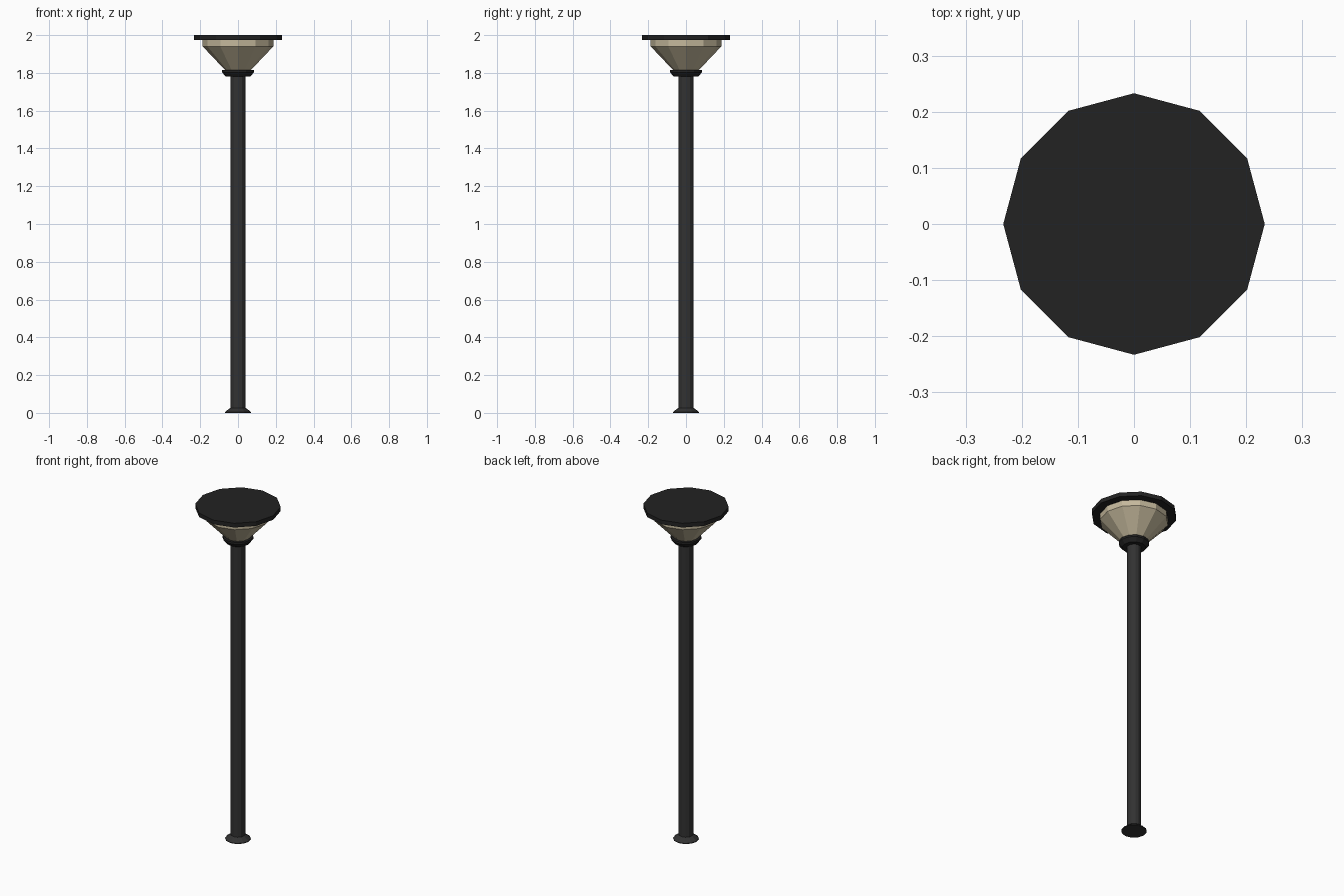
import bpy, bmesh
from math import cos, sin, tau

if "Cube" in bpy.data.objects:
    bpy.data.objects.remove(bpy.data.objects["Cube"])

SIDES = 12


def material(name, rgb):
    m = bpy.data.materials.new(name)
    m.diffuse_color = (*rgb, 1)
    m.use_nodes = True
    m.node_tree.nodes["Principled BSDF"].inputs["Base Color"].default_value = m.diffuse_color
    return m


def lathe(name, profile, mat):
    """Closed 12-sided solid from (radius, z) pairs, bottom to top."""
    bm = bmesh.new()
    rings = [[bm.verts.new((r * cos(tau * i / SIDES), r * sin(tau * i / SIDES), z))
              for i in range(SIDES)] for r, z in profile]
    for low, high in zip(rings, rings[1:]):
        for i in range(SIDES):
            j = (i + 1) % SIDES
            bm.faces.new((low[i], low[j], high[j], high[i]))
    bm.faces.new(rings[0][::-1])
    bm.faces.new(rings[-1])
    mesh = bpy.data.meshes.new(name)
    bm.to_mesh(mesh)
    bm.free()
    mesh.materials.append(mat)
    obj = bpy.data.objects.new(name, mesh)
    bpy.context.collection.objects.link(obj)
    return obj


metal = material("dark_metal", (0.032, 0.032, 0.032))
black = material("black_metal", (0.016, 0.016, 0.016))
glass = material("warm_glass", (0.55, 0.48, 0.33))

# Flared foot and pole
lathe("pole", [(0.07, 0), (0.07, 0.004), (0.04, 0.027), (0.04, 1.785)], metal)
# Collar under the lamp
lathe("collar", [(0.065, 1.78), (0.084, 1.803), (0.084, 1.815)], black)
# Tapered lamp shade with upright rim
lathe("shade", [(0.068, 1.815), (0.187, 1.94), (0.187, 1.975)], glass)
# Flat cap
lathe("cap", [(0.233, 1.975), (0.233, 2.0)], black)
